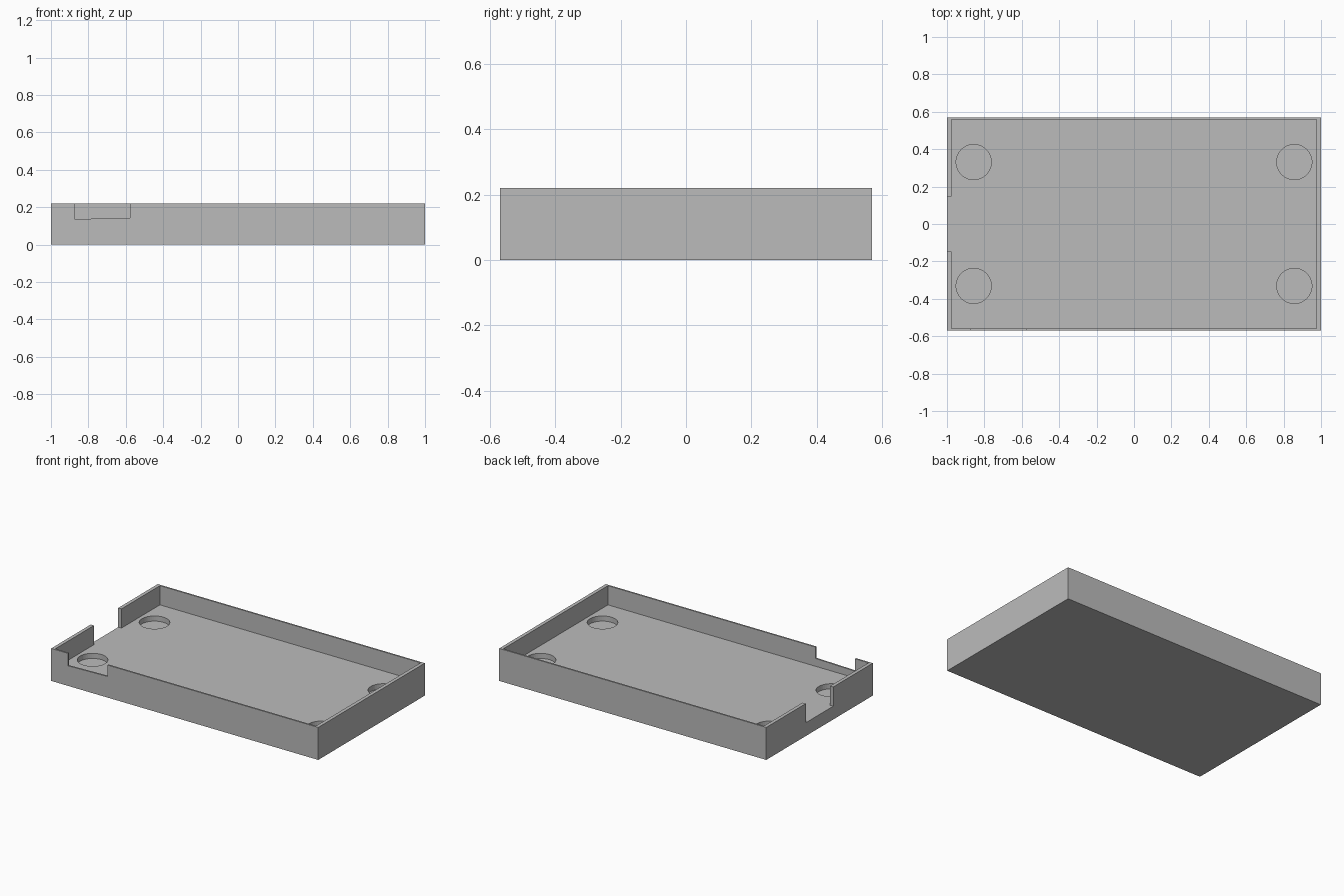
import bpy, bmesh, math

if "Cube" in bpy.data.objects:
    bpy.data.objects.remove(bpy.data.objects["Cube"])

# overall sizes
HX, HY, H = 1.0, 0.57, 0.22          # outer half sizes and height
IX, IY, FLOOR = 0.976, 0.559, 0.09   # inner half sizes and floor level
TOP = 0.4                            # cutters rise past the rim

grey = bpy.data.materials.new("grey")
grey.diffuse_color = (0.5, 0.5, 0.5, 1)
grey.use_nodes = True
grey.node_tree.nodes["Principled BSDF"].inputs["Base Color"].default_value = grey.diffuse_color


def prism(name, pts, axis, lo, hi):
    """Extrude a closed 2D profile along y or z."""
    place = {"y": lambda a, b, t: (a, t, b), "z": lambda a, b, t: (a, b, t)}[axis]
    bm = bmesh.new()
    base = bm.faces.new([bm.verts.new(place(a, b, lo)) for a, b in pts])
    new = bmesh.ops.extrude_face_region(bm, geom=[base])["geom"]
    shift = place(0, 0, hi - lo)
    bmesh.ops.translate(bm, vec=shift,
                        verts=[v for v in new if isinstance(v, bmesh.types.BMVert)])
    bmesh.ops.recalc_face_normals(bm, faces=bm.faces)
    me = bpy.data.meshes.new(name)
    bm.to_mesh(me)
    bm.free()
    me.materials.append(grey)
    ob = bpy.data.objects.new(name, me)
    bpy.context.collection.objects.link(ob)
    return ob


def rect(x0, x1, y0, y1):
    return [(x0, y0), (x1, y0), (x1, y1), (x0, y1)]


def circle(cx, cy, r, n=48):
    return [(cx + r * math.cos(2 * math.pi * i / n),
             cy + r * math.sin(2 * math.pi * i / n)) for i in range(n)]


tray = prism("tray", rect(-HX, HX, -HY, HY), "z", 0, H)

cutters = [
    # inside of the tray
    prism("cavity_cutter", rect(-IX, IX, -IY, IY), "z", FLOOR, TOP),
    # opening in the left wall, down to the floor
    prism("left_gap_cutter", rect(-1.1, -0.9, -0.147, 0.147), "z", FLOOR, TOP),
    # notch in the front wall, with a slightly sloped sill
    prism("front_notch_cutter",
          [(-0.873, 0.136), (-0.578, 0.143), (-0.578, TOP), (-0.876, TOP)],
          "y", -0.7, -0.5),
]
# four round recesses in the floor
for sx in (-1, 1):
    for sy in (-1, 1):
        cutters.append(prism("recess_cutter", circle(sx * 0.857, sy * 0.331, 0.094),
                             "z", 0.055, FLOOR + 0.05))

bpy.context.view_layer.objects.active = tray
for c in cutters:
    mod = tray.modifiers.new(c.name, "BOOLEAN")
    mod.operation = "DIFFERENCE"
    mod.solver = "EXACT"
    mod.object = c
    bpy.ops.object.modifier_apply(modifier=mod.name)
    bpy.data.objects.remove(c)
